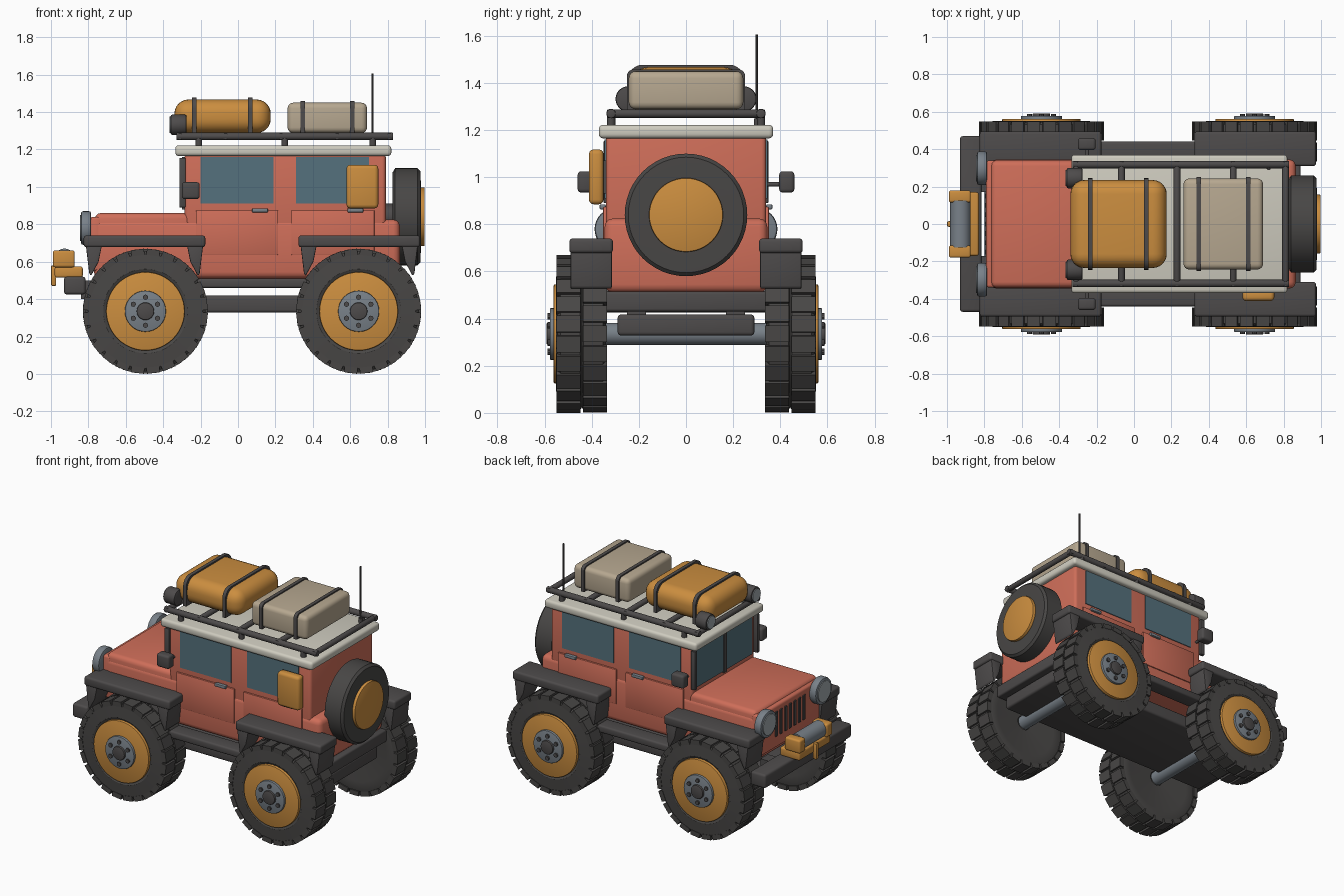
import bpy, bmesh, math
from mathutils import Matrix, Vector

if "Cube" in bpy.data.objects:
    bpy.data.objects.remove(bpy.data.objects["Cube"])


def material(name, rgb):
    m = bpy.data.materials.new(name)
    m.diffuse_color = (*rgb, 1)
    m.use_nodes = True
    m.node_tree.nodes["Principled BSDF"].inputs["Base Color"].default_value = m.diffuse_color
    return m


RED = material("coral red paint", (0.62, 0.155, 0.10))
ORANGE = material("amber paint", (0.60, 0.27, 0.05))
CREAM = material("cream roof", (0.62, 0.60, 0.52))
BEIGE = material("tan canvas", (0.47, 0.39, 0.28))
DARK = material("charcoal trim", (0.075, 0.07, 0.07))
TYRE = material("tyre rubber", (0.065, 0.062, 0.06))
STEEL = material("steel", (0.19, 0.22, 0.25))
GLASS = material("window glass", (0.09, 0.165, 0.205))
LENS = material("lamp lens", (0.36, 0.40, 0.42))


def finish(name, bm, mat, bevel=0.0, segs=3):
    """Bevel, smooth by angle and link a mesh."""
    bmesh.ops.recalc_face_normals(bm, faces=bm.faces[:])
    if bevel:
        sharp = [e for e in bm.edges if e.calc_face_angle(0) > 0.6]
        bmesh.ops.bevel(bm, geom=sharp, offset=bevel, segments=segs, profile=0.5,
                        affect='EDGES', clamp_overlap=True)
    for f in bm.faces:
        f.smooth = True
    for e in bm.edges:
        e.smooth = e.calc_face_angle(0) < math.radians(35)
    me = bpy.data.meshes.new(name)
    bm.to_mesh(me)
    bm.free()
    me.materials.append(mat)
    ob = bpy.data.objects.new(name, me)
    bpy.context.collection.objects.link(ob)
    return ob


def add_cube(bm, mtx):
    bmesh.ops.create_cube(bm, size=1, matrix=mtx)


def box(name, xs, ys, zs, mat, bevel=0.0, segs=3):
    c = [(a + b) / 2 for a, b in (xs, ys, zs)]
    d = [abs(b - a) for a, b in (xs, ys, zs)]
    bm = bmesh.new()
    add_cube(bm, Matrix.Translation(c) @ Matrix.Diagonal((*d, 1)))
    return finish(name, bm, mat, bevel, segs)


def rod(name, p, q, r, mat, sides=32, bevel=0.0):
    """Cylinder from p to q."""
    p, q = Vector(p), Vector(q)
    rot = (q - p).to_track_quat('Z', 'Y').to_matrix().to_4x4()
    bm = bmesh.new()
    bmesh.ops.create_cone(bm, cap_ends=True, segments=sides, radius1=r, radius2=r,
                          depth=(q - p).length, matrix=Matrix.Translation((p + q) / 2) @ rot)
    return finish(name, bm, mat, bevel, 2)


def prism(name, pts, axis, a, b, mat, bevel=0.0):
    """Extrude an outline: axis y takes (x, z) points, axis x takes (y, z)."""
    bm = bmesh.new()
    vs = [bm.verts.new((u, a, w) if axis == 'y' else (a, u, w)) for u, w in pts]
    f = bm.faces.new(vs)
    out = bmesh.ops.extrude_face_region(bm, geom=[f])
    off = Vector((0, b - a, 0) if axis == 'y' else (b - a, 0, 0))
    bmesh.ops.translate(bm, vec=off, verts=[v for v in out['geom'] if isinstance(v, bmesh.types.BMVert)])
    return finish(name, bm, mat, bevel, 2)


def lathe(name, prof, centre, axis, mat, n=48):
    """Closed (radius, offset) profile turned about the x or y axis."""
    bm = bmesh.new()
    rings = []
    for i in range(n):
        c, s = math.cos(2 * math.pi * i / n), math.sin(2 * math.pi * i / n)
        rings.append([bm.verts.new(Vector(centre) + Vector((r * c, h, r * s) if axis == 'y' else (h, r * c, r * s)))
                      for r, h in prof])
    m = len(prof)
    for i in range(n):
        A, B = rings[i], rings[(i + 1) % n]
        for j in range(m):
            k = (j + 1) % m
            bm.faces.new((A[j], A[k], B[k], B[j]))
    return finish(name, bm, mat)


# Body
box("body_tub", (-0.77, 0.865), (-0.345, 0.345), (0.51, 0.825), RED, 0.035)
box("hood", (-0.765, -0.25), (-0.34, 0.34), (0.70, 0.86), RED, 0.03)
box("nose_panel", (-0.79, -0.73), (-0.34, 0.34), (0.55, 0.84), RED, 0.015)
box("cabin", (-0.285, 0.79), (-0.34, 0.34), (0.70, 1.18), RED, 0.02)
box("roof", (-0.335, 0.82), (-0.37, 0.37), (1.165, 1.222), CREAM, 0.018)
for i in range(7):
    y = (i - 3) * 0.05
    box("grille_slot", (-0.797, -0.78), (y - 0.013, y + 0.013), (0.63, 0.80), DARK, 0.003, 1)

# Windows, doors and side fittings
for s in (-1, 1):
    for x0, door in ((-0.20, (-0.225, 0.215)), (0.31, (0.285, 0.73))):
        box("side_window", (x0, x0 + 0.39), (s * 0.335, s * 0.345), (0.91, 1.16), GLASS)
        box("door", door, (s * 0.335, s * 0.352), (0.635, 0.875), RED, 0.006, 2)
        box("door_handle", (x0 + 0.275, x0 + 0.36), (s * 0.34, s * 0.367), (0.863, 0.885), STEEL, 0.006, 2)
    box("windshield_pane", (-0.294, -0.28), (s * 0.015, s * 0.30), (0.89, 1.15), GLASS)
    box("windshield_post", (-0.314, -0.28), (s * 0.325, s * 0.35), (0.89, 1.155), DARK, 0.005, 2)
    box("mirror", (-0.30, -0.205), (s * 0.395, s * 0.46), (0.935, 1.025), DARK, 0.015)
    rod("mirror_arm", (-0.25, s * 0.33, 0.97), (-0.25, s * 0.41, 0.97), 0.01, DARK, 12)
    rod("headlight", (-0.785, s * 0.298, 0.78), (-0.84, s * 0.298, 0.78), 0.09, STEEL, 32, 0.012)
    rod("headlight_lens", (-0.83, s * 0.298, 0.78), (-0.845, s * 0.298, 0.78), 0.07, LENS)
    box("side_step", (-0.22, 0.37), (s * 0.33, s * 0.44), (0.46, 0.51), DARK, 0.012)
box("windshield_divider", (-0.30, -0.28), (-0.015, 0.015), (0.88, 1.16), DARK)

# Chassis, bumpers and axles
box("chassis", (-0.80, 0.86), (-0.29, 0.29), (0.328, 0.418), DARK, 0.015)
box("front_bumper", (-0.93, -0.815), (-0.47, 0.47), (0.425, 0.52), DARK, 0.015)
box("rear_bumper", (0.79, 0.89), (-0.345, 0.345), (0.43, 0.515), DARK, 0.012)
for s in (-1, 1):
    box("bumper_bracket", (-0.84, -0.74), (s * 0.17, s * 0.25), (0.40, 0.50), DARK)

# Winch
box("winch_base", (-0.98, -0.83), (-0.17, 0.17), (0.515, 0.575), ORANGE, 0.012)
rod("winch_drum", (-0.928, -0.125, 0.615), (-0.928, 0.125, 0.615), 0.055, STEEL)
for s in (-1, 1):
    box("winch_end", (-0.99, -0.873), (s * 0.115, s * 0.18), (0.57, 0.66), ORANGE, 0.012)
box("winch_hook", (-1.0, -0.972), (-0.015, 0.015), (0.47, 0.58), ORANGE, 0.008, 2)

# Wheels and fenders
WZ = 0.335
for wx in (-0.495, 0.645):
    rod("axle", (wx, -0.36, WZ), (wx, 0.36, WZ), 0.047, STEEL)
    for s in (-1, 1):
        prof = [(0.05, 0.36), (0.24, 0.345), (0.295, 0.34), (0.322, 0.352), (0.322, 0.435), (0.312, 0.442),
                (0.322, 0.449), (0.322, 0.532), (0.305, 0.546), (0.225, 0.552), (0.205, 0.54), (0.05, 0.54)]
        lathe("tyre", [(r, s * h) for r, h in prof], (wx, 0, WZ), 'y', TYRE)
        bm = bmesh.new()
        for row, yc in enumerate((0.386, 0.498)):
            for i in range(24):
                a = 2 * math.pi * (i + row / 2) / 24
                add_cube(bm, Matrix.Translation((wx, 0, WZ)) @ Matrix.Rotation(a, 4, 'Y')
                         @ Matrix.Translation((0.3165, s * yc, 0)) @ Matrix.Diagonal((0.033, 0.102, 0.07, 1)))
        finish("tyre_tread", bm, TYRE)
        rod("rim", (wx, s * 0.50, WZ), (wx, s * 0.562, WZ), 0.21, ORANGE, 48, 0.006)
        rod("hub", (wx, s * 0.55, WZ), (wx, s * 0.578, WZ), 0.11, STEEL, 32, 0.005)
        rod("hub_cap", (wx, s * 0.57, WZ), (wx, s * 0.592, WZ), 0.047, DARK, 24, 0.006)
        for i in range(6):
            a = math.pi * (i / 3 + 0.5)
            bx, bz = wx + 0.075 * math.cos(a), WZ + 0.075 * math.sin(a)
            rod("wheel_bolt", (bx, s * 0.57, bz), (bx, s * 0.588, bz), 0.014, DARK, 10)
        fx = wx + (0.003 if wx > 0 else -0.005)
        box("fender_top", (fx - 0.325, fx + 0.325), (s * 0.31, s * 0.495), (0.678, 0.74), DARK, 0.014)
        for d in (-1, 1):
            leg = [(0.315, 0.70), (0.225, 0.70), (0.245, 0.60), (0.285, 0.525), (0.295, 0.535)]
            prism("fender_leg", [(fx + d * u, z) for u, z in leg], 'y', s * 0.315, s * 0.49, DARK, 0.005)

# Spare wheel
lathe("spare_tyre", [(0.05, 0.83), (0.235, 0.825), (0.26, 0.84), (0.26, 0.96), (0.245, 0.975),
                     (0.17, 0.978), (0.05, 0.975)], (0, 0, 0.84), 'x', TYRE)
rod("spare_rim", (0.96, 0, 0.84), (0.998, 0, 0.84), 0.157, ORANGE, 48, 0.006)
rod("spare_mount", (0.78, 0, 0.84), (0.97, 0, 0.84), 0.07, DARK)

# Fuel can on the side
box("fuel_can", (0.58, 0.75), (-0.412, -0.35), (0.885, 1.118), ORANGE, 0.02)
box("fuel_can_bracket", (0.62, 0.71), (-0.36, -0.335), (0.93, 1.07), DARK)

# Roof rack
RZ = 1.27
for s in (-1, 1):
    rod("rack_side_rail", (-0.33, s * 0.318, RZ), (0.83, s * 0.318, RZ), 0.02, DARK, 16, 0.005)
    for x in (-0.21, 0.25, 0.72):
        rod("rack_foot", (x, s * 0.318, 1.21), (x, s * 0.318, RZ), 0.018, DARK, 12)
    rod("roof_lamp", (-0.275, s * 0.245, 1.332), (-0.36, s * 0.245, 1.332), 0.054, DARK, 28, 0.008)
    rod("roof_lamp_lens", (-0.35, s * 0.245, 1.332), (-0.366, s * 0.245, 1.332), 0.043, LENS, 28)
for x in (-0.31, -0.067, 0.23, 0.53, 0.81):
    rod("rack_cross_bar", (x, -0.335, RZ), (x, 0.335, RZ), 0.018, DARK, 16, 0.005)
rod("antenna", (0.72, 0.30, 1.21), (0.72, 0.30, 1.605), 0.005, DARK, 8)
rod("antenna_base", (0.72, 0.30, 1.21), (0.72, 0.30, 1.25), 0.012, DARK, 12)


def strap(x, w, top, r):
    """Band over a bag with rounded upper corners."""
    pts = [(-w, 1.285)]
    for cx, a0 in ((-w + r, 180), (w - r, 90)):
        for i in range(7):
            a = math.radians(a0 - 15 * i)
            pts.append((cx + r * math.cos(a), top - r + r * math.sin(a)))
    pts.append((w, 1.285))
    prism("luggage_strap", pts, 'x', x - 0.012, x + 0.012, DARK)


# Luggage
box("duffel_bag", (-0.34, 0.175), (-0.235, 0.235), (1.288, 1.467), ORANGE, 0.075, 6)
box("canvas_case", (0.265, 0.69), (-0.243, 0.243), (1.288, 1.45), BEIGE, 0.03, 4)
for x in (-0.233, 0.065):
    strap(x, 0.245, 1.477, 0.06)
for x in (0.347, 0.61):
    strap(x, 0.251, 1.458, 0.03)
